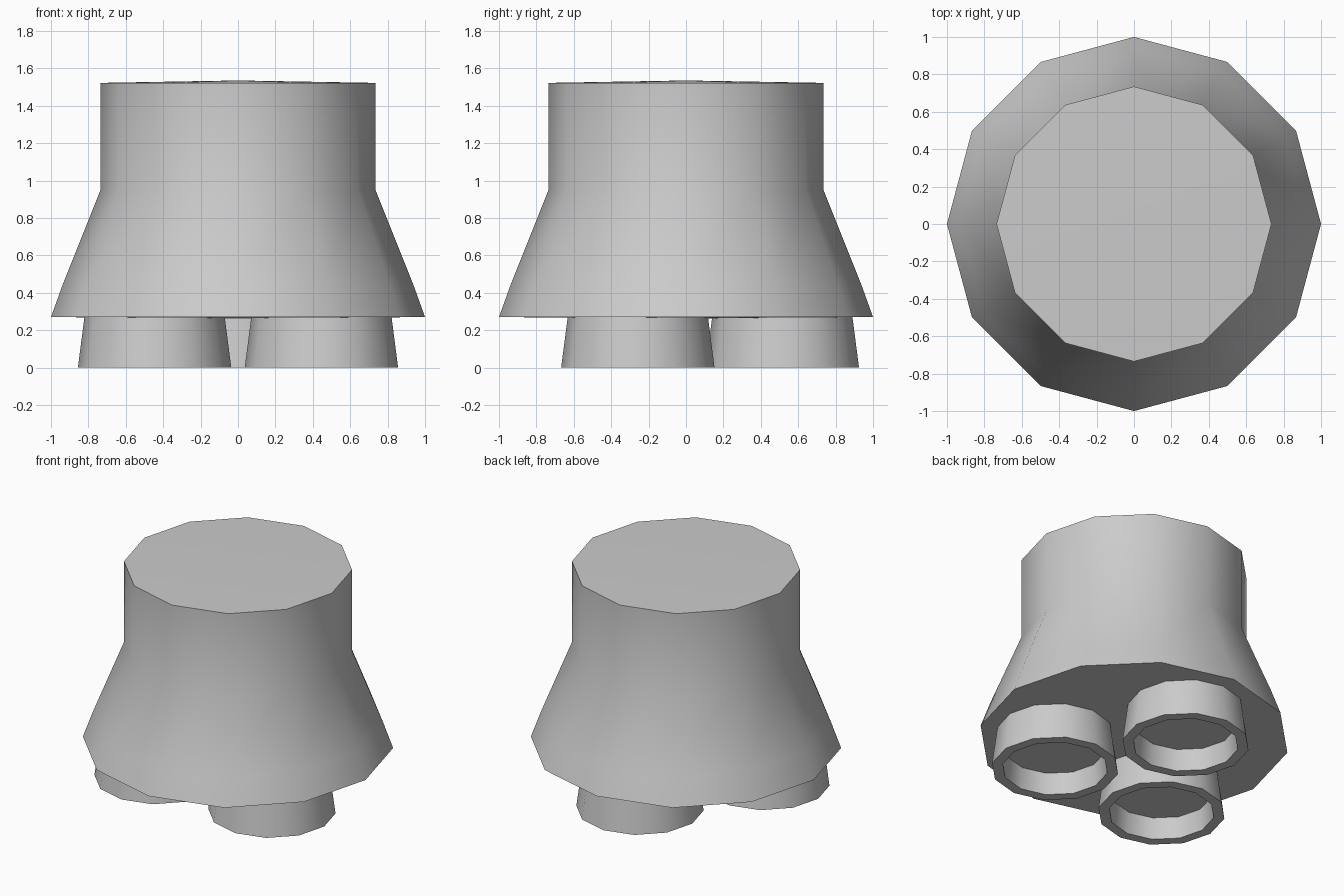
import bpy
import bmesh
from math import cos, sin, pi, radians

SIDES = 12

cube = bpy.data.objects.get("Cube")
if cube:
    bpy.data.objects.remove(cube, do_unlink=True)

grey = bpy.data.materials.new("plain grey")
grey.use_nodes = True
colour = (0.6, 0.6, 0.6, 1)
grey.diffuse_color = colour
grey.node_tree.nodes["Principled BSDF"].inputs["Base Color"].default_value = colour


def lathe(name, profile, location=(0, 0, 0)):
    """Turn a (radius, height) profile round z; zero radius closes to a point."""
    bm = bmesh.new()
    rings = []
    for r, z in profile:
        if r == 0:
            rings.append([bm.verts.new((0, 0, z))] * SIDES)
        else:
            rings.append([bm.verts.new((r * cos(2 * pi * i / SIDES), r * sin(2 * pi * i / SIDES), z))
                          for i in range(SIDES)])
    for low, high in zip(rings, rings[1:]):
        for i in range(SIDES):
            j = (i + 1) % SIDES
            corners = dict.fromkeys((low[i], low[j], high[j], high[i]))
            bm.faces.new(list(corners))
    bmesh.ops.recalc_face_normals(bm, faces=bm.faces)
    mesh = bpy.data.meshes.new(name)
    bm.to_mesh(mesh)
    bm.free()
    mesh.materials.append(grey)
    obj = bpy.data.objects.new(name, mesh)
    obj.location = location
    bpy.context.collection.objects.link(obj)
    bpy.ops.object.select_all(action="DESELECT")
    obj.select_set(True)
    bpy.context.view_layer.objects.active = obj
    bpy.ops.object.shade_smooth_by_angle(angle=radians(40))
    return obj


# Flared body with a straight neck and faintly domed caps
lathe("body", [(0, 0.262), (1.0, 0.27), (0.935, 0.45), (0.735, 0.95), (0.735, 1.522), (0, 1.535)])

# Three hollow, tapered feet: outer wall, rim, inner wall, recessed ceiling
foot = [(0, 0.27), (0.375, 0.27), (0.41, 0), (0.34, 0), (0.325, 0.15), (0, 0.15)]
for name, angle in (("back_foot", 90), ("right_foot", 210), ("left_foot", 330)):
    a = radians(angle)
    lathe(name, foot, (0.515 * cos(a), 0.515 * sin(a), 0))
